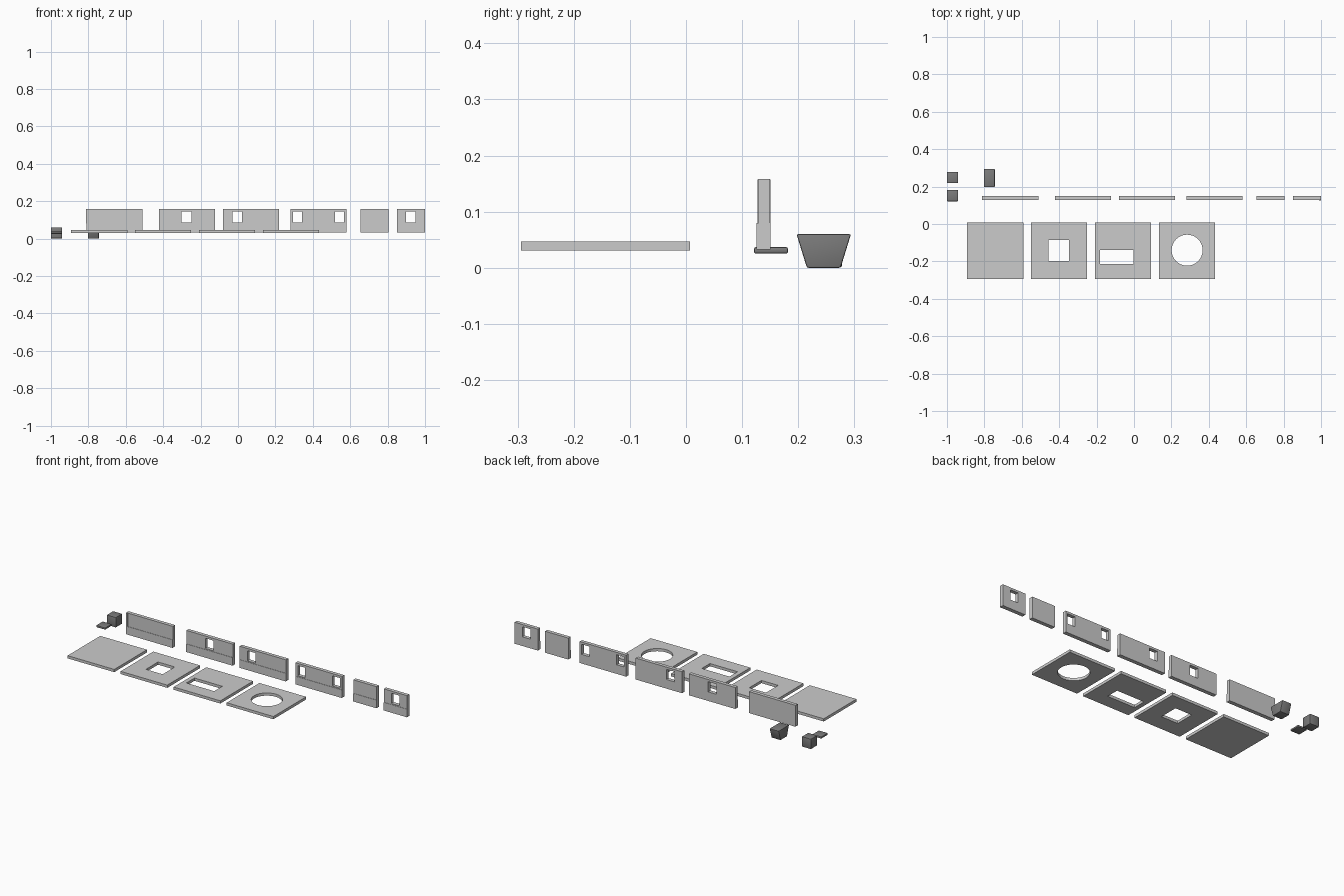
import bpy
import bmesh
from mathutils import Matrix

if "Cube" in bpy.data.objects:
    bpy.data.objects.remove(bpy.data.objects["Cube"], do_unlink=True)


def material(name, value):
    mat = bpy.data.materials.new(name)
    mat.use_nodes = True
    colour = (value, value, value, 1)
    mat.diffuse_color = colour
    mat.node_tree.nodes["Principled BSDF"].inputs["Base Color"].default_value = colour
    return mat


LIGHT = material("light grey", 0.6)
DARK = material("dark grey", 0.2)


def finish(name, bm, mat):
    bmesh.ops.recalc_face_normals(bm, faces=bm.faces)
    mesh = bpy.data.meshes.new(name)
    bm.to_mesh(mesh)
    bm.free()
    mesh.materials.append(mat)
    obj = bpy.data.objects.new(name, mesh)
    bpy.context.collection.objects.link(obj)
    return obj


def box(name, x, y, z, mat=LIGHT):
    """Box from (min, max) pairs."""
    bm = bmesh.new()
    size = Matrix.Diagonal([b - a for a, b in (x, y, z)] + [1])
    centre = Matrix.Translation([(a + b) / 2 for a, b in (x, y, z)])
    bmesh.ops.create_cube(bm, size=1, matrix=centre @ size)
    return finish(name, bm, mat)


def activate(obj):
    bpy.ops.object.select_all(action='DESELECT')
    obj.select_set(True)
    bpy.context.view_layer.objects.active = obj


def cut(obj, cutter):
    cutter.hide_render = True
    mod = obj.modifiers.new("opening", 'BOOLEAN')
    mod.operation = 'DIFFERENCE'
    mod.solver = 'EXACT'
    mod.object = cutter
    activate(obj)
    bpy.ops.object.modifier_apply(modifier=mod.name)
    bpy.data.objects.remove(cutter, do_unlink=True)


def smooth(obj, bevel):
    mod = obj.modifiers.new("soft edges", 'BEVEL')
    mod.width = bevel
    mod.segments = 2
    activate(obj)
    bpy.ops.object.modifier_apply(modifier=mod.name)
    bpy.ops.object.shade_smooth_by_angle()


# Floor tiles: plain, square hole, slot, round hole
THROUGH = (-0.1, 0.2)
names = ["plain", "square_hole", "slot", "round_hole"]
tiles = []
for i, label in enumerate(names):
    left = -0.893 + i * 0.342
    tiles.append(box("floor_" + label, (left, left + 0.301), (-0.294, 0.007), (0.031, 0.047)))
cut(tiles[1], box("square_cutter", (-0.456, -0.348), (-0.197, -0.085), THROUGH))
cut(tiles[2], box("slot_cutter", (-0.183, -0.004), (-0.214, -0.139), THROUGH))
bm = bmesh.new()
bmesh.ops.create_cone(bm, cap_ends=True, segments=32, radius1=0.083, radius2=0.083,
                      depth=0.4, matrix=Matrix.Translation((0.284, -0.14, 0)))
cut(tiles[3], finish("round_cutter", bm, LIGHT))


# Walls: stepped profile with a thicker lower panel, plus window openings
WALL_PROFILE = [(0.127, 0.033), (0.15, 0.033), (0.15, 0.158),
                (0.129, 0.158), (0.129, 0.08), (0.127, 0.08)]


def wall(name, left, right, windows=()):
    bm = bmesh.new()
    face = bm.faces.new([bm.verts.new((left, y, z)) for y, z in WALL_PROFILE])
    grown = bmesh.ops.extrude_face_region(bm, geom=[face])
    moved = [v for v in grown["geom"] if isinstance(v, bmesh.types.BMVert)]
    bmesh.ops.translate(bm, verts=moved, vec=(right - left, 0, 0))
    obj = finish(name, bm, LIGHT)
    for span in windows:
        cut(obj, box("window_cutter", span, (0, 0.3), (0.086, 0.145)))


wall("wall_plain", -0.81, -0.511)
wall("wall_centre_window", -0.423, -0.124, [(-0.301, -0.248)])
wall("wall_side_window", -0.08, 0.219, [(-0.03, 0.022)])
wall("wall_two_windows", 0.281, 0.58, [(0.295, 0.343), (0.518, 0.568)])
wall("half_wall_plain", 0.654, 0.804)
wall("half_wall_window", 0.85, 1.0, [(0.898, 0.95)])

# Thin trim at the outer ends of the row
box("left_end_trim", (-0.812, -0.801), (0.127, 0.151), (0.08, 0.157))
box("right_end_trim", (0.99, 1.0), (0.126, 0.151), (0.033, 0.08))

# Small soft-edged props
smooth(box("crate", (-1, -0.941), (0.219, 0.278), (0.001, 0.06), DARK), 0.003)
smooth(box("flat_plate", (-1, -0.941), (0.121, 0.182), (0.025, 0.037), DARK), 0.004)
tub = box("tapered_tub", (-0.803, -0.744), (0.197, 0.294), (0, 0.06), DARK)
for vert in tub.data.vertices:
    if vert.co.z < 0.01:
        vert.co.y = 0.2455 + (vert.co.y - 0.2455) * 0.62
smooth(tub, 0.003)
